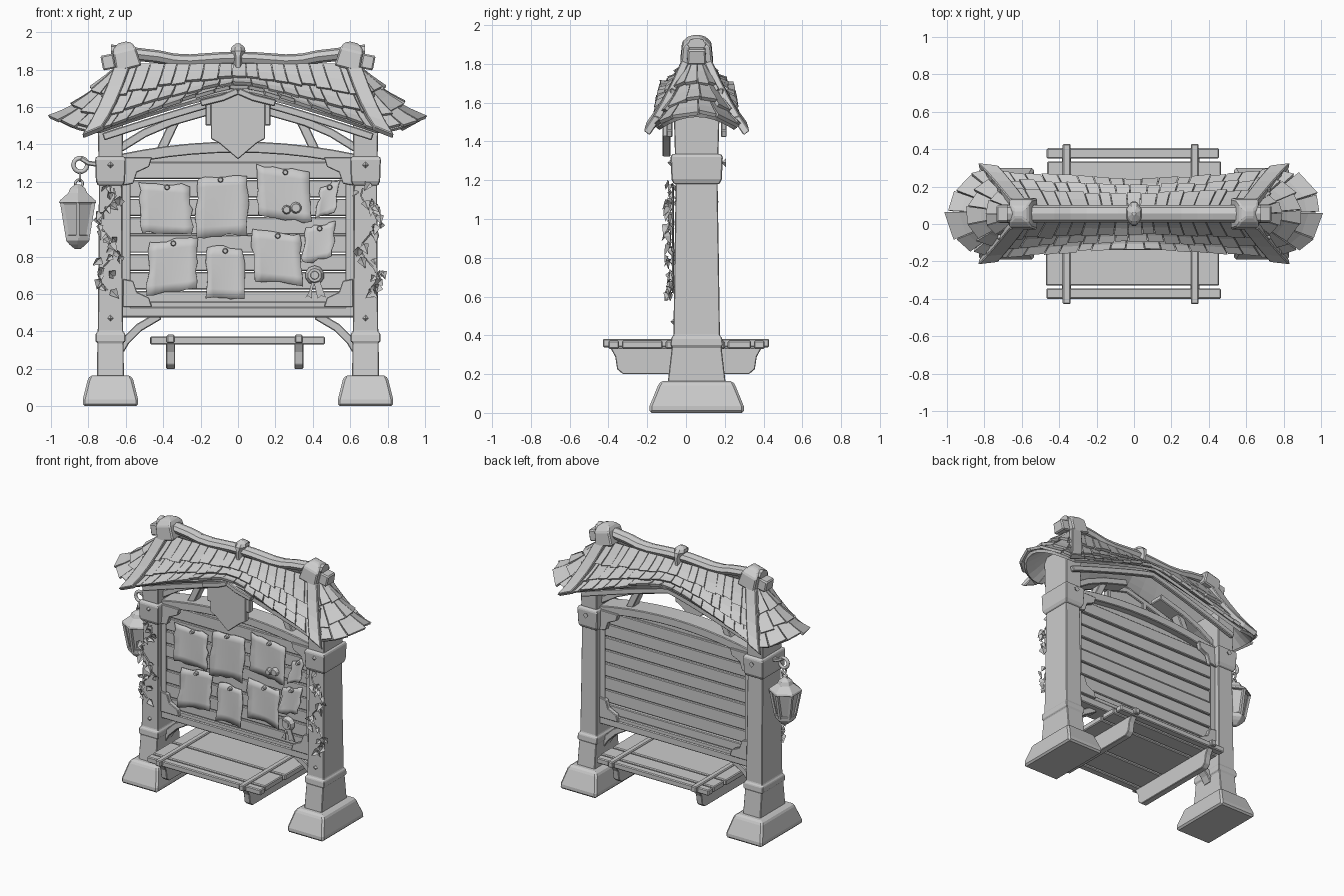
import bpy, bmesh, math, random
from mathutils import Vector, Matrix, Euler

random.seed(4)
if "Cube" in bpy.data.objects:
    bpy.data.objects.remove(bpy.data.objects["Cube"])

CY = 0.055   # depth centre of posts and roof
GREY = bpy.data.materials.new("plain grey")
GREY.use_nodes = True
GREY.diffuse_color = (0.6, 0.6, 0.6, 1)
GREY.node_tree.nodes["Principled BSDF"].inputs["Base Color"].default_value = (0.6, 0.6, 0.6, 1)
jit = lambda a: random.uniform(-a, a)


def finish(name, bm, bevel=0.0, smooth=False):
    bmesh.ops.recalc_face_normals(bm, faces=bm.faces)
    me = bpy.data.meshes.new(name)
    bm.to_mesh(me)
    bm.free()
    me.materials.append(GREY)
    ob = bpy.data.objects.new(name, me)
    bpy.context.collection.objects.link(ob)
    if bevel:
        m = ob.modifiers.new("Bevel", 'BEVEL')
        m.width, m.segments = bevel, 1
    if smooth:
        me.shade_smooth()
    return ob


def skin(bm, rings, close=False):
    """Bridge rings of points into a closed skin."""
    vs = [[bm.verts.new(p) for p in r] for r in rings]
    n = len(vs[0])
    pairs = list(zip(vs, vs[1:])) + ([(vs[-1], vs[0])] if close else [])
    for a, b in pairs:
        for i in range(n):
            bm.faces.new((a[i], a[(i + 1) % n], b[(i + 1) % n], b[i]))
    if not close:
        bm.faces.new(vs[0])
        bm.faces.new(vs[-1])


def loft(name, cx, cy, rings, n=4, bevel=0.0):
    """Stack of (z, half x, half y) sections."""
    k = 1 / math.cos(math.pi / n)
    ang = [2 * math.pi * (i + 0.5) / n for i in range(n)]
    bm = bmesh.new()
    skin(bm, [[(cx + k * rx * math.cos(a), cy + k * ry * math.sin(a), z) for a in ang] for z, rx, ry in rings])
    return finish(name, bm, bevel)


def box(name, x0, x1, y0, y1, z0, z1, bevel=0.006):
    return loft(name, (x0 + x1) / 2, (y0 + y1) / 2,
                [(z, (x1 - x0) / 2, (y1 - y0) / 2) for z in (z0, z1)], bevel=bevel)


def plate(name, pts, y0, y1, bevel=0.004):
    """Extruded front outline of (x, z) points."""
    bm = bmesh.new()
    skin(bm, [[(x, y, z) for x, z in pts] for y in (y0, y1)])
    return finish(name, bm, bevel)


def arch(name, pts, w, y0, y1, bevel=0.005):
    """Bent beam of height w along (x, z) points."""
    bm, rings = bmesh.new(), []
    for i, (x, z) in enumerate(pts):
        a, b = Vector(pts[max(i - 1, 0)]), Vector(pts[min(i + 1, len(pts) - 1)])
        d = (b - a).normalized() * w / 2
        rings.append([(x - d.y, y0, z + d.x), (x + d.y, y0, z - d.x), (x + d.y, y1, z - d.x), (x - d.y, y1, z + d.x)])
    skin(bm, rings)
    return finish(name, bm, bevel)


def stud(name, x, y, z, r=0.022):
    bm = bmesh.new()
    bmesh.ops.create_cone(bm, segments=4, radius1=r, radius2=0, depth=r, cap_ends=True,
                          matrix=Matrix.Translation((x, y, z)) @ Matrix.Rotation(math.pi / 2, 4, 'X'))
    return finish(name, bm)


def ring(name, c, R, r, rot=0.0):
    bm = bmesh.new()
    m = Matrix.Translation(c) @ Matrix.Rotation(rot, 4, 'Z')
    skin(bm, [[m @ Vector(((R + r * math.cos(b)) * math.cos(a), r * math.sin(b), (R + r * math.cos(b)) * math.sin(a)))
               for b in [i * math.pi / 3 for i in range(6)]] for a in [j * math.pi / 7 for j in range(14)]], True)
    return finish(name, bm, smooth=True)


# Roof surface: two long slopes and two fanned ends
def bend(top, eave, t):
    p = top.lerp(eave, t)
    p.z -= 0.1 * t * (1 - t)
    return p


def slope(s):
    return lambda u, t: bend(Vector((0.6 * u, CY + s * 0.03, 1.83)),
                             Vector((0.75 * u, CY + s * (0.18 + 0.035 * u * u), 1.69 - 0.23 * abs(u) ** 1.2)), t)


def fan(s):
    def f(u, t):
        a = u * math.pi
        return bend(Vector((s * (0.6 + 0.03 * math.sin(a)), CY - 0.03 * math.cos(a), 1.83)),
                    Vector((s * (0.75 + 0.235 * math.sin(a)), CY - 0.215 * math.cos(a),
                            1.46 + 0.075 * math.sin(a) ** 2)), t)
    return f


def slab(bm, f, u0, u1, t0, t1, lift0, lift1, thick, seg=1, skew=0.0):
    rings = []
    for i in range(seg + 1):
        k = i / seg
        r = []
        for u, h in ((u0, 1), (u1, 1), (u1, 0), (u0, 0)):
            t = t0 + (t1 - t0) * k + (skew * k if u == u1 else 0)
            p = f(u, t)
            n = (f(u + 0.01, t) - f(u - 0.01, t)).cross(f(u, t + 0.01) - f(u, t - 0.01)).normalized()
            n = n if n.z > 0 else -n
            r.append(p + n * (lift0 + (lift1 - lift0) * k + (h - 1) * thick))
        rings.append(r)
    skin(bm, rings)


patches = [(slope(-1), -1, 1, 17), (slope(1), -1, 1, 17), (fan(-1), 0, 1, 6), (fan(1), 0, 1, 6)]
shingles, deck = bmesh.new(), bmesh.new()
for f, a, b, n in patches:
    for i in range(12):
        w = (b - a) / 12
        slab(deck, f, a + i * w, a + (i + 1) * w, 0, 0.96, 0, 0, 0.02, 5)
    for row, (t0, t1) in enumerate(((0.0, 0.4), (0.31, 0.71), (0.62, 1.0))):
        w = (b - a) / n
        cuts = [a] + [a + w * (i + (0.3 if row % 2 else 0) + jit(0.15)) for i in range(1, n)] + [b]
        for c0, c1 in zip(cuts, cuts[1:]):
            slab(shingles, f, c0 + w * 0.03, c1 - w * 0.03, t0, t1 + jit(0.03), 0.006, 0.03 + jit(0.006), 0.02,
                 2, jit(0.03))
finish("roof_deck", deck)
finish("roof_shingles", shingles)

# Hip boards over the roof, with studs
for s in (-1, 1):
    for f in (slope(-1), slope(1)):
        bm = bmesh.new()
        slab(bm, f, s * 0.95, s * 1.09, 0.06, 1.05, 0.04, 0.055, 0.04, 4)
        finish("hip_board", bm, 0.005)
        for t in (0.45, 0.85):
            p = f(s * 1.02, t)
            bm = bmesh.new()
            d = Vector((s * 0.3, p.y - CY, 0.2)).normalized()
            bmesh.ops.create_cone(bm, segments=4, radius1=0.02, radius2=0, depth=0.02, cap_ends=True,
                                  matrix=Matrix.Translation(p + d * 0.055) @ d.to_track_quat('Z', 'Y').to_matrix().to_4x4())
            finish("hip_stud", bm)

# Sagging ridge log and its caps
bm, rings = bmesh.new(), []
for i in range(17):
    x = -0.68 + 0.085 * i
    z = 1.852 + 0.03 * math.cos(x * 9) * (abs(x) < 0.35) * 0.3 + 0.13 * max(abs(x) - 0.25, 0) ** 1.2
    rings.append([(x, CY + 0.047 * math.cos(a), z + 0.035 * math.sin(a)) for a in [j * math.pi / 4 for j in range(8)]])
skin(bm, rings)
finish("ridge_log", bm)
loft("ridge_clip", 0, CY, [(1.81, 0.025, 0.06), (1.87, 0.025, 0.065), (1.90, 0.04, 0.06), (1.92, 0.035, 0.04),
                           (1.94, 0.01, 0.01)], 8)
for s in (-1, 1):
    cap = loft("ridge_cap", 0, 0, [(-0.07, 0.07, 0.085), (0.03, 0.062, 0.075), (0.06, 0.05, 0.045), (0.075, 0.02, 0.02)],
               bevel=0.008)
    cap.location, cap.rotation_euler = (s * 0.6, CY, 1.872), (0, s * 0.25, 0)
    tip = loft("ridge_end", 0, 0, [(-0.045, 0.035, 0.05), (0.035, 0.035, 0.045)], bevel=0.008)
    tip.location, tip.rotation_euler = (s * 0.695, CY, 1.845), (0, s * 0.2, 0)

# Posts, stone feet, collars, braces
for s in (-1, 1):
    x = s * 0.682
    loft("foot", x, CY, [(0, 0.148, 0.245), (0.035, 0.148, 0.243), (0.14, 0.122, 0.2), (0.165, 0.108, 0.185)], bevel=0.012)
    loft("post", x, CY, [(0.15, 0.072, 0.15), (0.34, 0.07, 0.128), (0.345, 0.08, 0.135), (0.385, 0.08, 0.132),
                         (0.4, 0.068, 0.12), (0.75, 0.064, 0.115), (1.19, 0.062, 0.108), (1.62, 0.07, 0.12)], bevel=0.006)
    loft("collar", x, CY, [(1.18, 0.068, 0.118), (1.205, 0.078, 0.13), (1.32, 0.082, 0.135), (1.335, 0.076, 0.126)], bevel=0.005)
    for y in (-0.085, 0.195):
        stud("collar_stud", x, y, 1.29)
    stud("post_stud", x, -0.07, 0.47)
    arch("lower_brace", [(s * 0.63, 0.3), (s * 0.6, 0.35), (s * 0.53, 0.42), (s * 0.42, 0.485)], 0.045, 0.02, 0.09)
    arch("upper_brace", [(s * 0.63, 1.38), (s * 0.5, 1.46), (s * 0.36, 1.52), (s * 0.15, 1.58)], 0.045, 0.0, 0.11)
    arch("strut", [(s * 0.42, 1.35), (s * 0.33, 1.54)], 0.05, 0.02, 0.09)
    for y0, y1 in ((-0.035, 0.0), (0.11, 0.145)):
        box("side_trim", *sorted((s * 0.575, s * 0.62)), y0 + 0.015, y1 - 0.015, 0.52, 1.3)
        for z, d in ((1.33, -1), (0.53, 1)):
            plate("corner_plate", [(s * 0.615, z), (s * 0.46, z), (s * 0.475, z + d * 0.05), (s * 0.54, z + d * 0.08),
                                   (s * 0.56, z + d * 0.14), (s * 0.615, z + d * 0.15)], y0, y1)

# Board frame and planks
box("bottom_beam", -0.63, 0.63, -0.02, 0.13, 0.475, 0.53)
for y0 in (-0.015, 0.1):
    box("bottom_trim", -0.53, 0.52, y0, y0 + 0.025, 0.525, 0.56)
span = [-0.63 + 0.126 * i for i in range(11)]
arch("top_beam", [(x, 1.385 - 0.17 * x * x) for x in span], 0.06, -0.02, 0.13)
plate("board_top", [(-0.61, 1.29), (0.61, 1.29)] + [(x, 1.38 - 0.17 * x * x) for x in span[::-1]], 0.035, 0.08)
for i in range(8):
    z = 0.525 + 0.0985 * i
    box("board_plank", -0.61, 0.61, 0.025 + jit(0.005), 0.09 + jit(0.006), z, z + 0.093 + jit(0.003), 0.005)

# Eave boards under the roof
for y in (-0.1, 0.18):
    arch("eave_board", [(0.08 * i, 1.655 - 0.225 * abs(0.08 * i / 0.75) ** 1.1) for i in range(-9, 10)], 0.04, y, y + 0.03)

# Pointed hanging sign
plate("sign", [(-0.145, 1.63), (0, 1.69), (0.145, 1.63), (0.145, 1.43), (0.1, 1.405), (0, 1.32), (-0.1, 1.405), (-0.145, 1.43)],
      -0.12, -0.08)
for s in (-1, 1):
    box("sign_side", *sorted((s * 0.14, s * 0.175)), -0.115, -0.07, 1.5, 1.62)
    arch("sign_hood", [(0, 1.685), (s * 0.08, 1.65), (s * 0.2, 1.62)], 0.035, -0.14, -0.08)

# Through bench on two brackets
for y0, y1 in ((-0.4, -0.345), (-0.33, -0.12), (-0.105, 0.2), (0.215, 0.335), (0.35, 0.405)):
    box("bench_plank", -0.467 + jit(0.006), 0.46 + jit(0.006), y0, y1, 0.33, 0.372)
for x in (-0.36, 0.325):
    box("bench_batten", x - 0.021, x + 0.021, -0.428, 0.428, 0.338, 0.382)
    side = [(-0.39, 0.335), (-0.365, 0.29), (-0.355, 0.225), (-0.325, 0.2)]
    bm = bmesh.new()
    outline = side + [(-y, z) for y, z in side[::-1]]
    skin(bm, [[(x + d, y, z) for y, z in outline] for d in (-0.024, 0.024)])
    finish("bench_bracket", bm, 0.004)


# Pinned ragged papers
def paper(x0, x1, z0, z1):
    bm = bmesh.new()
    n, tilt = 6, jit(0.05)
    g = [[None] * (n + 1) for _ in range(n + 1)]
    for i in range(n + 1):
        for j in range(n + 1):
            e = 0.009 if i in (0, n) or j in (0, n) else 0
            u, v = i / n, j / n
            y = 0.012 - 0.022 * (2 * u - 1) ** 2 * (1 - v) - 0.012 * (1 - v)
            g[i][j] = bm.verts.new((x0 + (x1 - x0) * u + jit(e) + tilt * (v - 0.5) * 0.5, y,
                                    z0 + (z1 - z0) * v + jit(e) + tilt * (u - 0.5)))
    for i in range(n):
        for j in range(n):
            bm.faces.new((g[i][j], g[i + 1][j], g[i + 1][j + 1], g[i][j + 1]))
    ob = finish("paper", bm, smooth=True)
    ob.modifiers.new("Solidify", 'SOLIDIFY').thickness = 0.005
    disc("pin", (x0 + x1) / 2 + jit(0.02), z1 - 0.02, 0.016, 0.0)


def disc(name, x, z, r, y, n=8):
    bm = bmesh.new()
    bmesh.ops.create_cone(bm, segments=n, radius1=r, radius2=r * 0.7, depth=0.03, cap_ends=True,
                          matrix=Matrix.Translation((x, y, z)) @ Matrix.Rotation(math.pi / 2, 4, 'X'))
    return finish(name, bm)


for p in ((-0.52, -0.25, 0.92, 1.19), (-0.22, 0.05, 0.91, 1.23), (0.1, 0.39, 1.0, 1.27), (0.43, 0.53, 1.02, 1.19),
          (-0.48, -0.22, 0.61, 0.89), (-0.17, 0.03, 0.58, 0.85), (0.08, 0.34, 0.66, 0.93), (0.35, 0.51, 0.78, 0.97)):
    paper(*p)
for x, z, r in ((0.26, 1.05, 0.025), (0.31, 1.06, 0.032), (0.41, 0.7, 0.052), (0.41, 0.7, 0.03)):
    disc("wax_seal", x, z, r, -0.005 if r > 0.05 else -0.012, 10)
for s in (-1, 1):
    plate("ribbon", [(0.4, 0.69), (0.43, 0.69), (0.415 + s * 0.055, 0.58), (0.41 + s * 0.035, 0.59), (0.41 + s * 0.015, 0.575)],
          -0.008, 0.0, 0)

# Lantern on a ring and hook
LX = -0.857
arch("lantern_arm", [(-0.74, 1.29), (-0.8, 1.3), (-0.84, 1.325)], 0.025, CY - 0.015, CY + 0.015)
ring("lantern_ring", (-0.843, CY, 1.29), 0.037, 0.012)
ring("chain_link", (-0.845, CY, 1.225), 0.022, 0.007, math.pi / 2)
ring("lantern_loop", (-0.85, CY, 1.19), 0.02, 0.007)
lantern = [("lantern_roof", [(1.085, 0.1, 0.1), (1.1, 0.095, 0.095), (1.14, 0.05, 0.05), (1.165, 0.04, 0.04), (1.185, 0.015, 0.015)]),
           ("lantern_glass", [(0.91, 0.052, 0.052), (1.085, 0.082, 0.082)]),
           ("lantern_base", [(0.84, 0.015, 0.015), (0.865, 0.045, 0.045), (0.885, 0.062, 0.062), (0.915, 0.065, 0.065)])]
for name, rings in lantern:
    loft(name, LX, CY, rings, 6, 0.003)
for i in range(6):
    a = math.pi / 3 * (i + 0.5)
    bm = bmesh.new()
    skin(bm, [[(LX + r * math.cos(a) + dx, CY + r * math.sin(a) + dy, z) for dx, dy in ((-.01, -.01), (.01, -.01), (.01, .01), (-.01, .01))]
              for r, z in ((0.062, 0.9), (0.098, 1.09))])
    finish("lantern_bar", bm)

# Climbing vines with folded leaves
for s in (-1, 1):
    bm, stem = bmesh.new(), []
    for i in range(14):
        z = 0.62 + 0.042 * i
        stem.append(Vector((s * (0.7 + 0.045 * math.sin(i * 0.9)), -0.068, z)))
    skin(bm, [[p + Vector((0.006 * math.cos(a), 0.006 * math.sin(a), 0)) for a in (0, 2.1, 4.2)] for p in stem])
    for p in stem * 2:
        size = random.uniform(0.04, 0.065)
        m = Matrix.Translation(p + Vector((s * random.uniform(-0.03, 0.05), random.uniform(-0.025, 0.0), jit(0.03)))) @ \
            Euler((jit(0.7), jit(1.0), jit(0.8))).to_matrix().to_4x4()
        v = [bm.verts.new(m @ (Vector(c) * size)) for c in
             ((0, 0, 0), (0.45, -0.25, -0.3), (0, 0, -1.1), (-0.45, -0.25, -0.3), (0, 0.1, -0.4))]
        for a, b in ((0, 1), (1, 2), (2, 3), (3, 0)):
            bm.faces.new((v[a], v[b], v[4]))
    finish("vine", bm)
